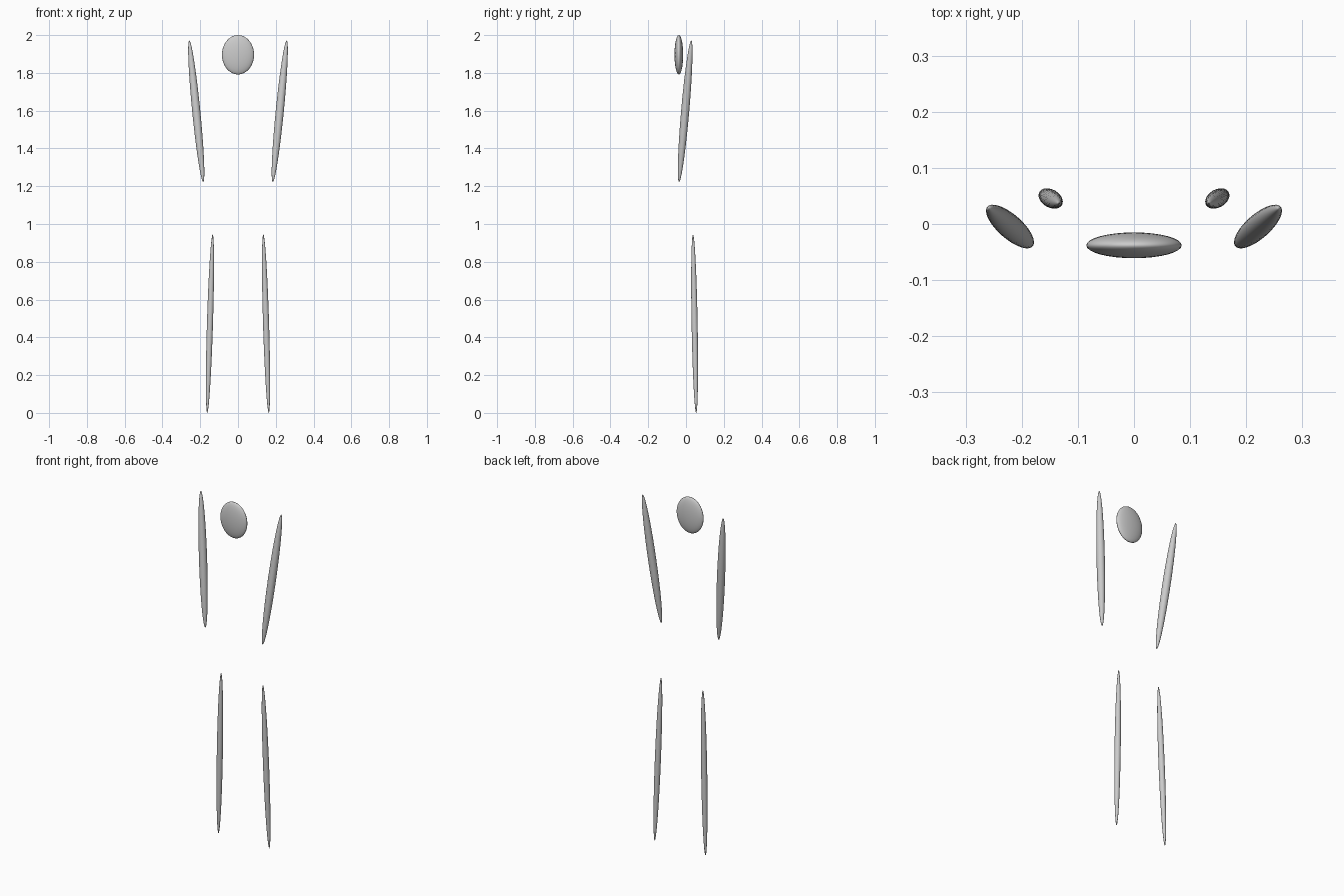
import bpy
from mathutils import Vector

if "Cube" in bpy.data.objects:
    bpy.data.objects.remove(bpy.data.objects["Cube"])


def ellipsoid(name, centre, radii, axis=(0, 0, 1)):
    """Smooth stretched sphere whose long axis follows the given direction."""
    bpy.ops.mesh.primitive_uv_sphere_add(segments=32, ring_count=24, radius=1, location=centre)
    obj = bpy.context.object
    obj.name = name
    obj.scale = radii
    obj.rotation_euler = Vector(axis).to_track_quat('Z', 'Y').to_euler()
    bpy.ops.object.shade_smooth()
    return obj


def limb(name, bottom, top, radius):
    """Slender spindle between two tips."""
    a, b = Vector(bottom), Vector(top)
    return ellipsoid(name, (a + b) / 2, (radius, radius, (b - a).length / 2), b - a)


# Flattened head
ellipsoid("head", (0, -0.038, 1.896), (0.085, 0.023, 0.104))

# Raised arms and slightly splayed legs, mirrored left and right
for side, s in (("left", -1), ("right", 1)):
    limb(side + "_arm", (s * 0.184, -0.037, 1.222), (s * 0.258, 0.028, 1.971), 0.0215)
    limb(side + "_leg", (s * 0.163, 0.054, 0.0), (s * 0.134, 0.037, 0.945), 0.016)
